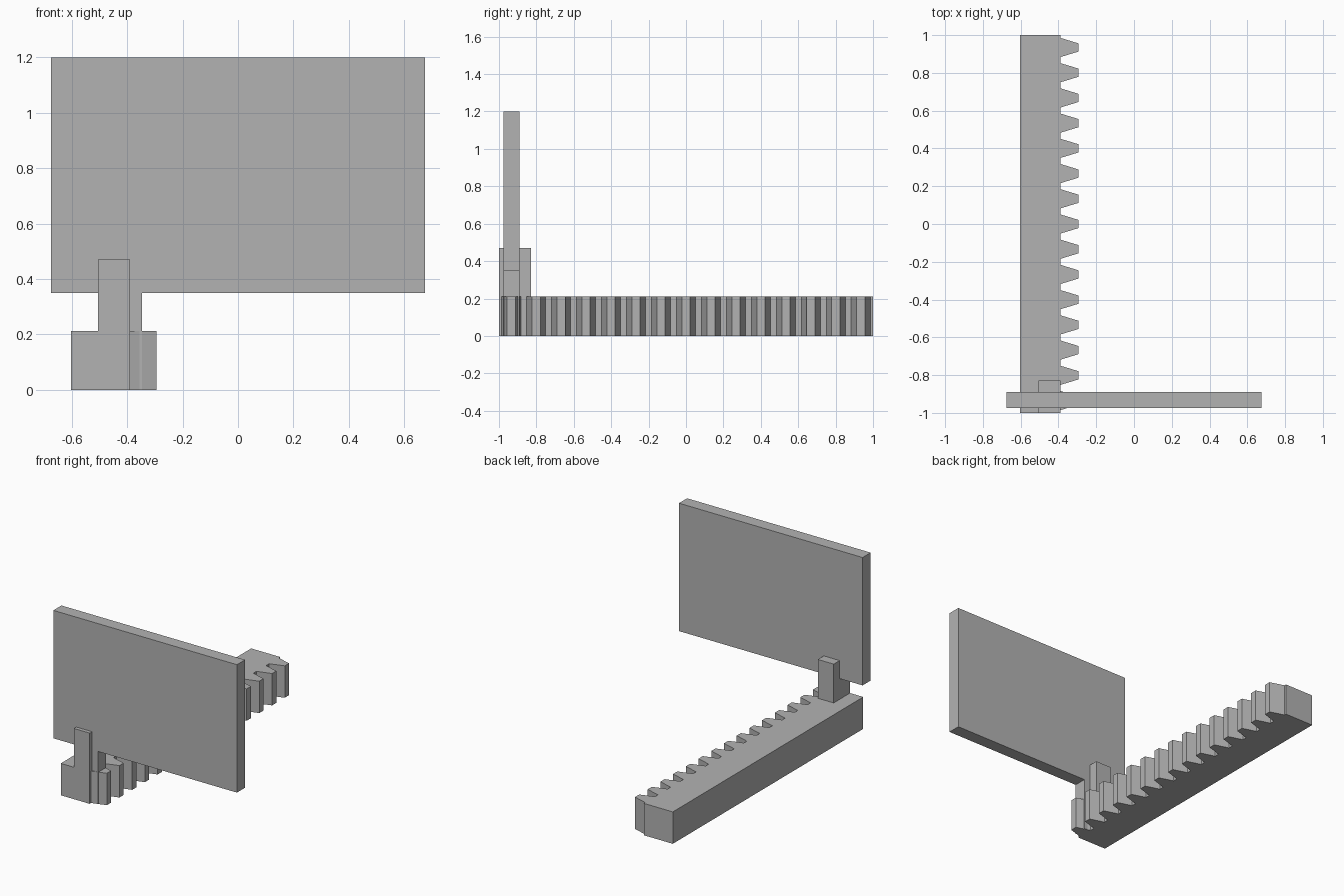
import bpy, bmesh

cube = bpy.data.objects.get("Cube")
if cube:
    bpy.data.objects.remove(cube, do_unlink=True)

grey = bpy.data.materials.new("plain grey")
grey.use_nodes = True
grey.diffuse_color = (0.45, 0.45, 0.45, 1)
grey.node_tree.nodes["Principled BSDF"].inputs["Base Color"].default_value = grey.diffuse_color


def prism(name, outline, low, high):
    """Extrude a flat x/y outline between two heights."""
    bm = bmesh.new()
    face = bm.faces.new([bm.verts.new((x, y, low)) for x, y in outline])
    top = bmesh.ops.extrude_face_region(bm, geom=[face])["geom"]
    bmesh.ops.translate(bm, vec=(0, 0, high - low),
                        verts=[v for v in top if isinstance(v, bmesh.types.BMVert)])
    bmesh.ops.recalc_face_normals(bm, faces=bm.faces)
    mesh = bpy.data.meshes.new(name)
    bm.to_mesh(mesh)
    bm.free()
    mesh.materials.append(grey)
    obj = bpy.data.objects.new(name, mesh)
    bpy.context.collection.objects.link(obj)
    return obj


def box(name, x0, x1, y0, y1, z0, z1):
    return prism(name, [(x0, y0), (x1, y0), (x1, y1), (x0, y1)], z0, z1)


# Toothed rack: straight back, fifteen tapered teeth along the +x side
back, root, tip = -0.603, -0.39, -0.295
pitch, root_half, tip_half = 0.1335, 0.051, 0.022
rack_height = 0.212
outline = [(back, 1), (back, -1), (root, -1)]
for i in range(-7, 8):
    y = i * pitch
    outline += [(root, y - root_half), (tip, y - tip_half),
                (tip, y + tip_half), (root, y + root_half)]
outline.append((root, 1))
prism("toothed_rack", outline, 0, rack_height)

# Upright post standing on the front end of the rack
box("post", -0.506, root, -1, -0.828, rack_height, 0.47)

# Panel and the narrow stem carrying it beside the post
panel_front, panel_back = -0.975, -0.89
box("panel_stem", root, -0.346, panel_front, panel_back, 0, 0.35)
box("panel", -0.675, 0.675, panel_front, panel_back, 0.35, 1.2)
